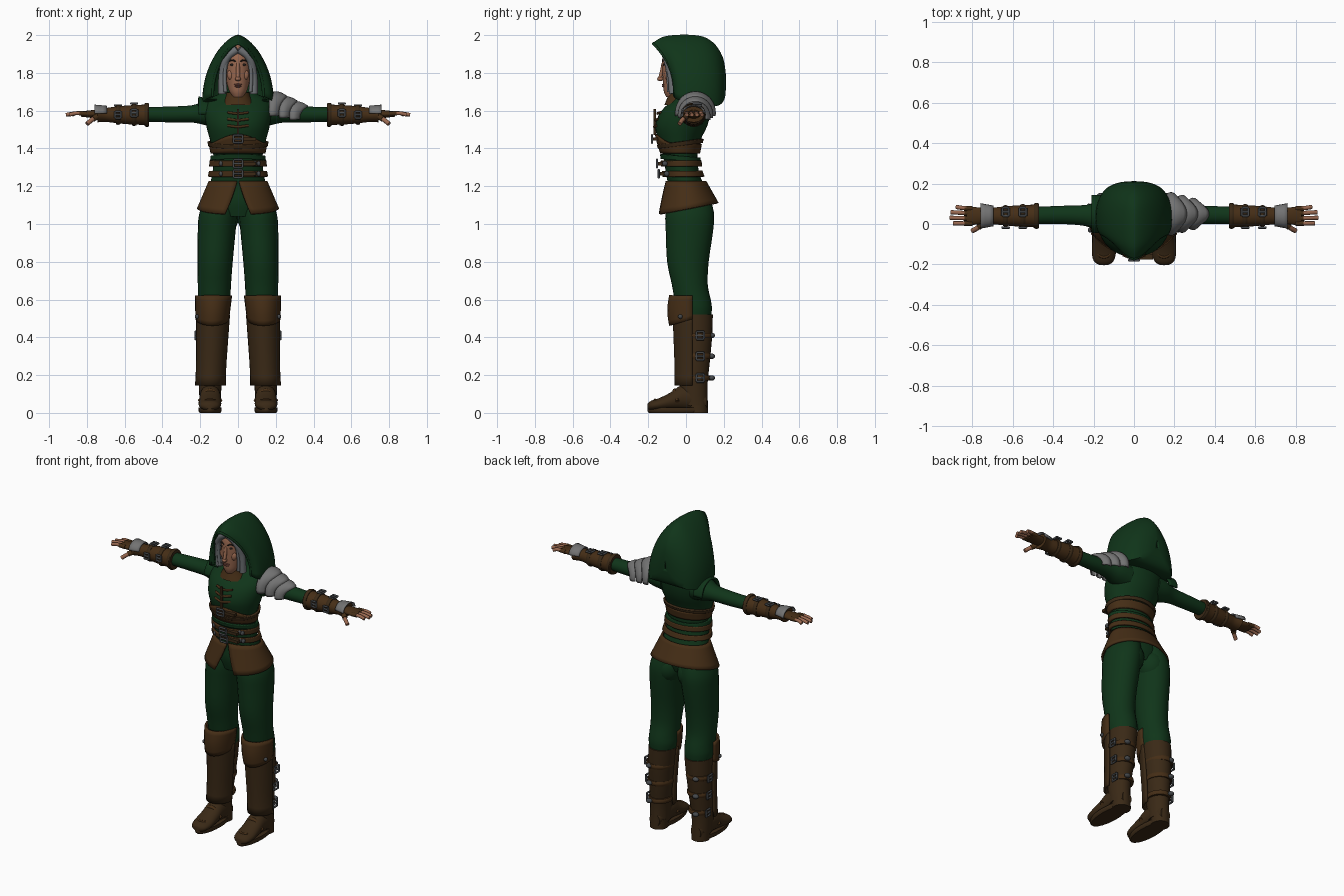
import bpy, bmesh
from math import sin, cos, pi
from mathutils import Vector

if "Cube" in bpy.data.objects:
    bpy.data.objects.remove(bpy.data.objects["Cube"], do_unlink=True)


def material(name, *rgb):
    m = bpy.data.materials.new(name)
    m.use_nodes = True
    m.diffuse_color = (*rgb, 1)
    m.node_tree.nodes["Principled BSDF"].inputs["Base Color"].default_value = (*rgb, 1)
    return m


GREEN = material("forest green cloth", .005, .035, .01)
BROWN = material("brown leather", .06, .027, .008)
DARK = material("dark boot leather", .042, .022, .008)
SKIN = material("skin", .32, .14, .08)
HAIR = material("silver hair", .16, .17, .18)
STEEL = material("dark steel", .06, .065, .07)
PAD = material("pale grey armor", .17, .17, .17)
EYE = material("dark eye", .02, .015, .012)
LIP = material("lips", .2, .07, .05)


def finish(name, bm, mat):
    bmesh.ops.remove_doubles(bm, verts=bm.verts, dist=1e-5)
    bmesh.ops.recalc_face_normals(bm, faces=bm.faces)
    me = bpy.data.meshes.new(name)
    bm.to_mesh(me)
    bm.free()
    me.materials.append(mat)
    me.shade_smooth()
    me.set_sharp_from_angle(angle=.75)
    ob = bpy.data.objects.new(name, me)
    bpy.context.collection.objects.link(ob)
    return ob


def patch(name, f, mat, nu=24, nv=8, thick=0, cap=False):
    """Surface from f(u, v) with u and v running 0 to 1."""
    bm = bmesh.new()
    g = [[bm.verts.new(f(i / nu, j / nv)) for i in range(nu + 1)] for j in range(nv + 1)]
    for a, b in zip(g, g[1:]):
        for i in range(nu):
            bm.faces.new((a[i], a[i + 1], b[i + 1], b[i]))
    if cap:
        bmesh.ops.remove_doubles(bm, verts=bm.verts, dist=1e-5)
        bmesh.ops.holes_fill(bm, edges=[e for e in bm.edges if e.is_boundary])
    ob = finish(name, bm, mat)
    if thick:
        m = ob.modifiers.new("thickness", "SOLIDIFY")
        m.thickness, m.offset = thick, 0
    return ob


def spline(rows, t):
    """Smooth blend through the rows, t from 0 to 1."""
    n = len(rows) - 1
    k = min(int(t * n), n - 1)
    x = t * n - k
    p = [rows[max(0, min(n, k + d))] for d in (-1, 0, 1, 2)]
    return [b + .5 * x * (c - a + x * (2 * a - 5 * b + 4 * c - d + x * (3 * (b - c) + d - a)))
            for a, b, c, d in zip(*p)]


def loft(name, rows, mat, axis="z", s=1, nu=24):
    """Closed body through ellipses (position, centre a, b, radius a, b)."""
    def f(u, v):
        t, a, b, ra, rb = spline(rows, v)
        a, b = a + ra * cos(2 * pi * u), b + rb * sin(2 * pi * u)
        x, y, z = {"z": (a, b, t), "x": (t, a, b), "y": (a, t, b)}[axis]
        return s * x, y, z
    return patch(name, f, mat, nu, 3 * (len(rows) - 1), cap=True)


def tube(name, pts, r, mat, s=1):
    cu = bpy.data.curves.new(name, "CURVE")
    cu.dimensions, cu.bevel_depth, cu.bevel_resolution, cu.use_fill_caps = "3D", r, 3, True
    sp = cu.splines.new("BEZIER")
    sp.bezier_points.add(len(pts) - 1)
    for bp, (x, y, z) in zip(sp.bezier_points, pts):
        bp.co = (s * x, y, z)
        bp.handle_left_type = bp.handle_right_type = "AUTO"
    cu.materials.append(mat)
    bpy.context.collection.objects.link(bpy.data.objects.new(name, cu))


def ball(name, loc, size, mat):
    bm = bmesh.new()
    bmesh.ops.create_uvsphere(bm, u_segments=16, v_segments=10, radius=1)
    bmesh.ops.scale(bm, verts=bm.verts, vec=size)
    bmesh.ops.translate(bm, verts=bm.verts, vec=loc)
    return finish(name, bm, mat)


def box(name, loc, size, mat):
    bm = bmesh.new()
    bmesh.ops.create_cube(bm, size=1)
    bmesh.ops.scale(bm, verts=bm.verts, vec=size)
    bmesh.ops.translate(bm, verts=bm.verts, vec=loc)
    return finish(name, bm, mat)


def buckle(loc, w, h, axis):
    """Square steel frame with a tongue, facing along an axis."""
    c = Vector(loc)
    a, b = {"x": ((0, 1, 0), (0, 0, 1)), "y": ((1, 0, 0), (0, 0, 1)), "z": ((1, 0, 0), (0, 1, 0))}[axis]
    a, b = Vector(a), Vector(b)
    for d, e, half, n in ((a, b, w, 1), (a, b, w, -1), (b, a, h, 1), (b, a, h, -1), (a, b, w, 0)):
        off = e * n * (h if e is b else w)
        tube("buckle", [c + off - d * half, c + off + d * half], .006, STEEL)


# Torso and garments that follow it
TORSO = [(1.04, 0, .01, .13, .09), (1.12, 0, .01, .165, .11), (1.2, 0, 0, .15, .095),
         (1.28, 0, -.02, .134, .088), (1.36, 0, -.03, .13, .09), (1.44, 0, -.035, .147, .11),
         (1.52, 0, -.025, .168, .138), (1.6, 0, 0, .178, .13), (1.66, 0, .03, .155, .095),
         (1.7, 0, .01, .07, .06)]
loft("tunic_body", TORSO, GREEN, nu=32)


def section(z):
    for a, b in zip(TORSO, TORSO[1:]):
        if z <= b[0]:
            k = (z - a[0]) / (b[0] - a[0])
            return [p + (q - p) * k for p, q in zip(a, b)]


def band(name, z0, z1, off, mat, tilt=0, rise=0):
    def f(u, v):
        a = 2 * pi * u - pi / 2
        z = z0 + (z1 - z0) * v - tilt * sin(a) + rise * v * max(0, -sin(a)) ** 3
        _, _, cy, rx, ry = section(z)
        return (rx + off) * cos(a), cy + (ry + off) * sin(a), z
    patch(name, f, mat, 40, 5, .012)


band("corset", 1.375, 1.425, .006, BROWN, .0, .05)
band("corset_trim", 1.415, 1.435, .01, DARK, -.015)
band("upper_belt", 1.305, 1.335, .014, BROWN)
band("lower_belt", 1.25, 1.28, .014, BROWN)
band("waist_sash", 1.335, 1.36, .01, GREEN, .01)
for z, y in ((1.32, -.142), (1.266, -.132), (1.45, -.168)):
    buckle((0, y - .012, z), .024, .02, "y")
    box("buckle_strap_end", (.06, y + .006, z), (.07, .025, .018), DARK)
    for x in (-.09, .09, .11):
        if z < 1.4:
            ball("belt_stud", (x, y + .03, z), (.01, .014, .014), STEEL)


def skirt(u, v):
    gap = .03 + .3 * v
    a = -pi / 2 + gap + (2 * pi - 2 * gap) * u
    return ((.15 + .062 * v) * cos(a), .01 * v + (.102 + .055 * v) * sin(a),
            1.225 - v * (.145 - .03 * sin(a)))


patch("split_skirt", skirt, BROWN, 40, 6, .012)
box("front_placket", (0, -.166, 1.54), (.012, .012, .14), DARK)
for z, y in ((1.515, -.169), (1.55, -.162), (1.585, -.15)):
    tube("chest_toggle", [(-.055, y + .016, z + .006), (0, y, z), (.055, y + .016, z + .006)], .007, BROWN)
loft("collar", [(1.63, 0, -.03, .09, .085), (1.67, 0, -.03, .068, .068), (1.695, 0, -.03, .06, .06)], BROWN)

# Head, face and hair
loft("neck", [(1.62, 0, -.01, .045, .05), (1.75, 0, -.03, .045, .05)], SKIN)
loft("head", [(1.672, 0, -.08, .025, .025), (1.7, 0, -.065, .045, .052), (1.74, 0, -.05, .058, .071),
              (1.8, 0, -.04, .069, .085), (1.86, 0, -.035, .07, .092), (1.91, 0, -.03, .066, .085),
              (1.95, 0, -.02, .04, .05)], SKIN)
tube("nose_bridge", [(0, -.12, 1.85), (0, -.128, 1.81), (0, -.138, 1.77)], .01, SKIN)
ball("nose_tip", (0, -.136, 1.768), (.015, .017, .012), SKIN)
ball("upper_lip", (0, -.119, 1.738), (.022, .008, .005), LIP)
ball("lower_lip", (0, -.118, 1.729), (.018, .009, .006), LIP)
ball("hair_mass", (0, 0, 1.84), (.092, .1, .115), HAIR)
for s in (1, -1):
    ball("eye", (s * .029, -.116, 1.843), (.014, .005, .006), EYE)
    tube("eyebrow", [(.012, -.124, 1.86), (.03, -.119, 1.868), (.048, -.106, 1.862)], .004, EYE, s)
    ball("cheek", (s * .036, -.098, 1.79), (.022, .015, .028), SKIN)
    tube("hair_lock", [(.004, -.115, 1.925), (.055, -.105, 1.885), (.08, -.08, 1.8), (.084, -.07, 1.69)], .021, HAIR, s)
    tube("hair_strand", [(.01, -.12, 1.93), (.06, -.105, 1.86), (.07, -.095, 1.78), (.066, -.09, 1.7)], .01, HAIR, s)

# Hood: arches from the face opening to the back, closed underneath
HOOD = [(-.06, -.172, .135, 1.675, 1.955), (-.045, -.12, .168, 1.66, 1.985), (0, -.05, .182, 1.65, 1.995),
        (.07, .03, .182, 1.64, 1.995), (.13, .1, .165, 1.63, 1.982), (.175, .155, .13, 1.635, 1.94),
        (.2, .193, .07, 1.67, 1.87), (.206, .206, .004, 1.74, 1.78)]


def hood(u, v):
    yb, yt, w, zb, zt = spline(HOOD, v)
    if u > .8 and v > .2:
        return w * ((u - .8) * 10 - 1), yb, zb
    a = min(u / .8, 1) * pi
    c = cos(a)
    return (w * abs(c) ** 1.35 * (1 if c > 0 else -1), yb + (yt - yb) * sin(a) ** 2.5,
            zb + (zt - zb) * sin(a))


patch("hood", hood, GREEN, 40, 24, .012)
rim = [hood(.8 * i / 16, 0) for i in range(17)]
tube("hood_hem", rim, .008, GREEN)

# Arms, gauntlets and hands
for s in (1, -1):
    loft("sleeve", [(.1, .03, 1.585, .085, .075), (.17, .035, 1.588, .075, .066), (.24, .042, 1.583, .052, .046),
                    (.36, .045, 1.58, .045, .042), (.5, .042, 1.58, .042, .038)], GREEN, "x", s)
    loft("gauntlet", [(.475, .04, 1.578, .064, .06), (.5, .04, 1.578, .056, .054), (.58, .04, 1.578, .052, .05),
                      (.66, .04, 1.578, .045, .042), (.7, .04, 1.578, .042, .037), (.745, .04, 1.58, .056, .042)],
         BROWN, "x", s)
    for x, r in ((.482, .06), (.55, .055), (.635, .049)):
        loft("gauntlet_strap", [(x - .012, .04, 1.578, r, r), (x, .04, 1.578, r + .005, r + .004),
                                (x + .012, .04, 1.578, r, r)], DARK, "x", s)
    for x, z in ((.55, 1.638), (.635, 1.628)):
        buckle((s * x, .06, z), .016, .02, "z")
        buckle((s * x, -.018, z - .05), .016, .018, "y")
    patch("wrist_plate", lambda u, v: (s * (.695 + .065 * v), .04 + (.048 + .012 * v) * cos(pi * u),
                                       1.585 + (.038 + .006 * v) * sin(pi * u)), PAD, 14, 3, .006)
    loft("glove_palm", [(.72, .04, 1.58, .032, .024), (.77, .04, 1.582, .042, .021),
                        (.83, .04, 1.582, .046, .014)], BROWN, "x", s)
    for y, tip in ((.077, .885), (.053, .912), (.028, .917), (.003, .9)):
        tube("finger", [(.8, y, 1.584), (.86, y * 1.05, 1.586), (tip - .006, y * 1.1, 1.578)], .0105, SKIN, s)
        tube("glove_finger", [(.8, y, 1.584), (.84, y, 1.586)], .0125, BROWN, s)
    tube("thumb", [(.74, .008, 1.575), (.775, -.02, 1.55), (.8, -.034, 1.53)], .012, SKIN, s)
    tube("glove_thumb", [(.73, .012, 1.578), (.768, -.014, 1.556)], .0155, BROWN, s)

# Layered pauldron on the left, cloth shoulder flap on the right
for k in range(3):
    def plate(u, v):
        a = pi * (u * 1.1 - .05)
        r = .098 - .014 * k - .018 * v + .014 * sin(pi * v)
        return (.165 + .055 * k + v * (.05 + .045 * max(0, sin(a)) ** 2), .05 + r * cos(a),
                1.588 - .012 * k + (r + .006) * max(-.2, sin(a)))
    patch("pauldron_plate", plate, PAD, 20, 6, .008)
patch("shoulder_flap", lambda u, v: (-.15 - .06 * v, .05 + .088 * cos(pi * u), 1.58 + (.075 + .015 * v) * sin(pi * u)),
      GREEN, 18, 4, .012)

# Legs and boots
for s in (1, -1):
    loft("trouser_leg", [(1.16, .085, .02, .075, .1), (1.06, .104, .02, .1, .128), (.96, .113, .018, .1, .125),
                         (.8, .121, .01, .093, .11), (.68, .125, .02, .088, .095), (.6, .126, .035, .086, .096),
                         (.55, .126, .045, .086, .092), (.48, .127, .045, .074, .085)], GREEN, "z", s)
    ball("seat_muscle", (s * .085, .055, 1.04), (.09, .09, .1), GREEN)
    loft("boot_shaft", [(.52, .127, .05, .082, .092), (.4, .135, .05, .077, .088), (.26, .141, .045, .068, .08),
                        (.15, .147, .04, .06, .074), (.04, .147, .05, .056, .066)], DARK, "z", s)

    def shin(u, v):
        a = -pi * (.02 + .96 * u)
        return (s * (.132 + .014 * v + (.084 - .014 * v + .006 * v ** 6) * cos(a)),
                .04 + (.105 - .015 * v + .006 * v ** 6) * sin(a), .52 - .375 * v)

    def knee(u, v):
        a = -pi * (.0 + u)
        b = .01 * sin(pi * v)
        return (s * (.13 + .006 * v + (.093 - .01 * v) * cos(a)), .035 + (.118 + b) * sin(a),
                .622 - v * (.125 + .035 * sin(pi * u)))

    patch("shin_guard", shin, DARK, 20, 8, .012)
    patch("knee_guard", knee, BROWN, 12, 6, .012)
    ball("knee_rivet", (s * .217, -.03, .51), (.012, .012, .012), STEEL)
    for z, w in ((.41, .08), (.3, .073), (.185, .066)):
        loft("boot_strap", [(z - .014, .14, .05, w, w + .012), (z, .14, .05, w + .004, w + .016),
                            (z + .014, .14, .05, w, w + .012)], BROWN, "z", s)
        buckle((s * (.144 + w), .075, z), .02, .02, "x")
        ball("strap_tip", (s * .165, .138, z), (.02, .016, .014), STEEL)
    loft("boot_foot", [(.11, .146, .055, .035, .04), (.06, .147, .075, .054, .065), (-.02, .147, .082, .056, .066),
                       (-.08, .148, .062, .058, .047), (-.14, .149, .046, .06, .033), (-.185, .15, .038, .048, .026),
                       (-.203, .15, .034, .02, .014)], DARK, "y", s)
    loft("boot_sole", [(0, .148, -.045, .055, .152), (.012, .148, -.045, .061, .16), (.028, .148, -.045, .06, .158)],
         DARK, "z", s)
    loft("boot_heel", [(0, .147, .062, .054, .055), (.06, .147, .06, .054, .055)], DARK, "z", s)
    tube("toe_trim", [(.1, -.13, .06), (.148, -.165, .07), (.198, -.13, .06)], .006, BROWN, s)
    tube("instep_strap", [(.09, -.045, .06), (.147, -.06, .118), (.205, -.045, .06)], .011, BROWN, s)
